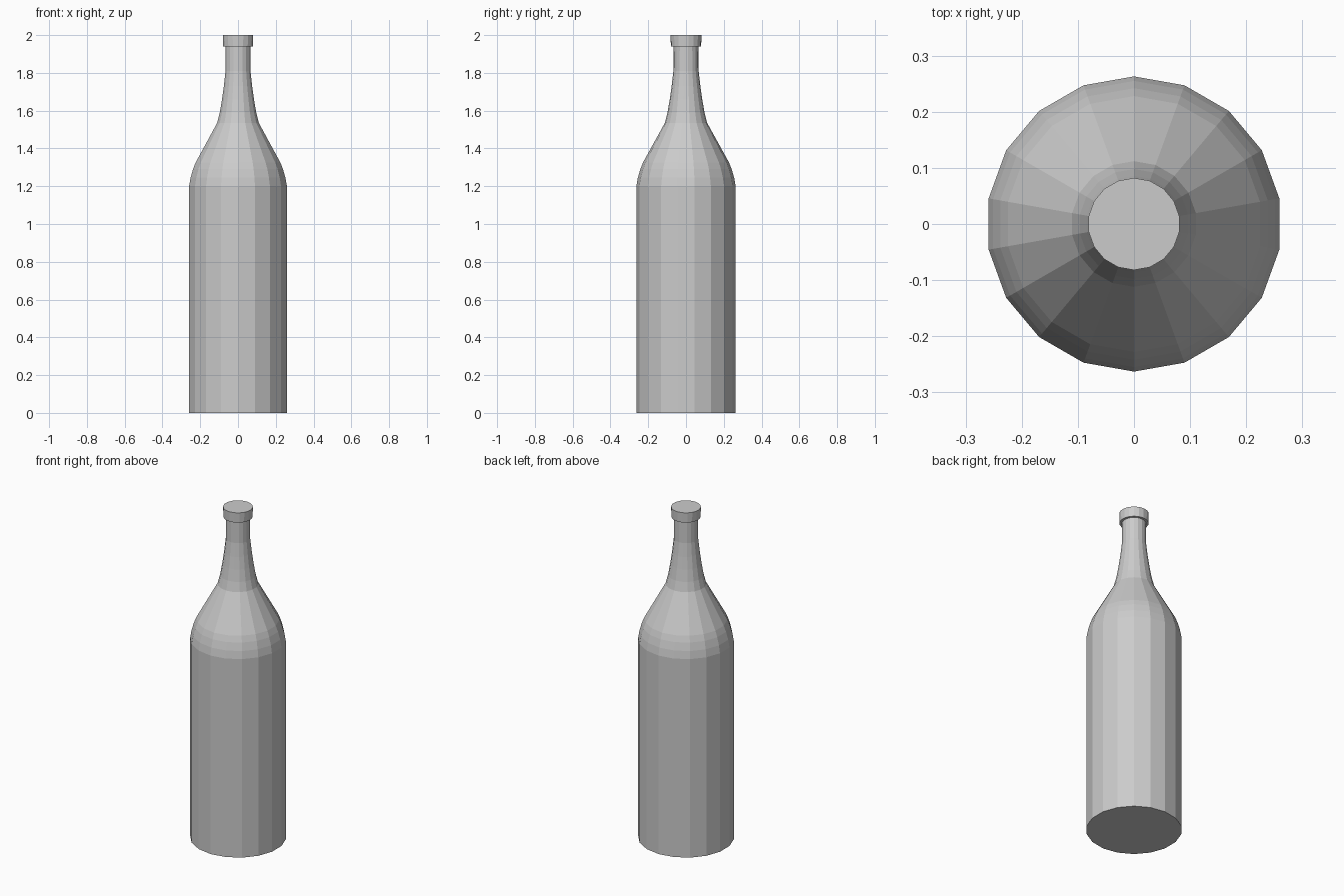
import bpy, bmesh
from math import sin, cos, pi

if "Cube" in bpy.data.objects:
    bpy.data.objects.remove(bpy.data.objects["Cube"])

SIDES = 18


def lathe(name, profile):
    """Revolve (radius, z) points around z, closing both ends with flat caps."""
    bm = bmesh.new()
    rings = []
    for r, z in profile:
        rings.append([bm.verts.new((r * cos(pi / 2 + 2 * pi * i / SIDES),
                                    r * sin(pi / 2 + 2 * pi * i / SIDES), z))
                      for i in range(SIDES)])
    for a, b in zip(rings, rings[1:]):
        for i in range(SIDES):
            j = (i + 1) % SIDES
            bm.faces.new((a[i], a[j], b[j], b[i]))
    bm.faces.new(rings[0][::-1])
    bm.faces.new(rings[-1])
    bmesh.ops.recalc_face_normals(bm, faces=bm.faces[:])
    mesh = bpy.data.meshes.new(name)
    bm.to_mesh(mesh)
    bm.free()
    obj = bpy.data.objects.new(name, mesh)
    bpy.context.collection.objects.link(obj)
    return obj


# Straight body, curved shoulder, slim neck and stepped lip
lathe("bottle", [
    (0.263, 0.0), (0.263, 1.2),
    (0.255, 1.245), (0.242, 1.29), (0.228, 1.325),
    (0.112, 1.535), (0.098, 1.59), (0.086, 1.66), (0.076, 1.73),
    (0.067, 1.81), (0.066, 1.94),
    (0.080, 1.94), (0.082, 2.0),
])
